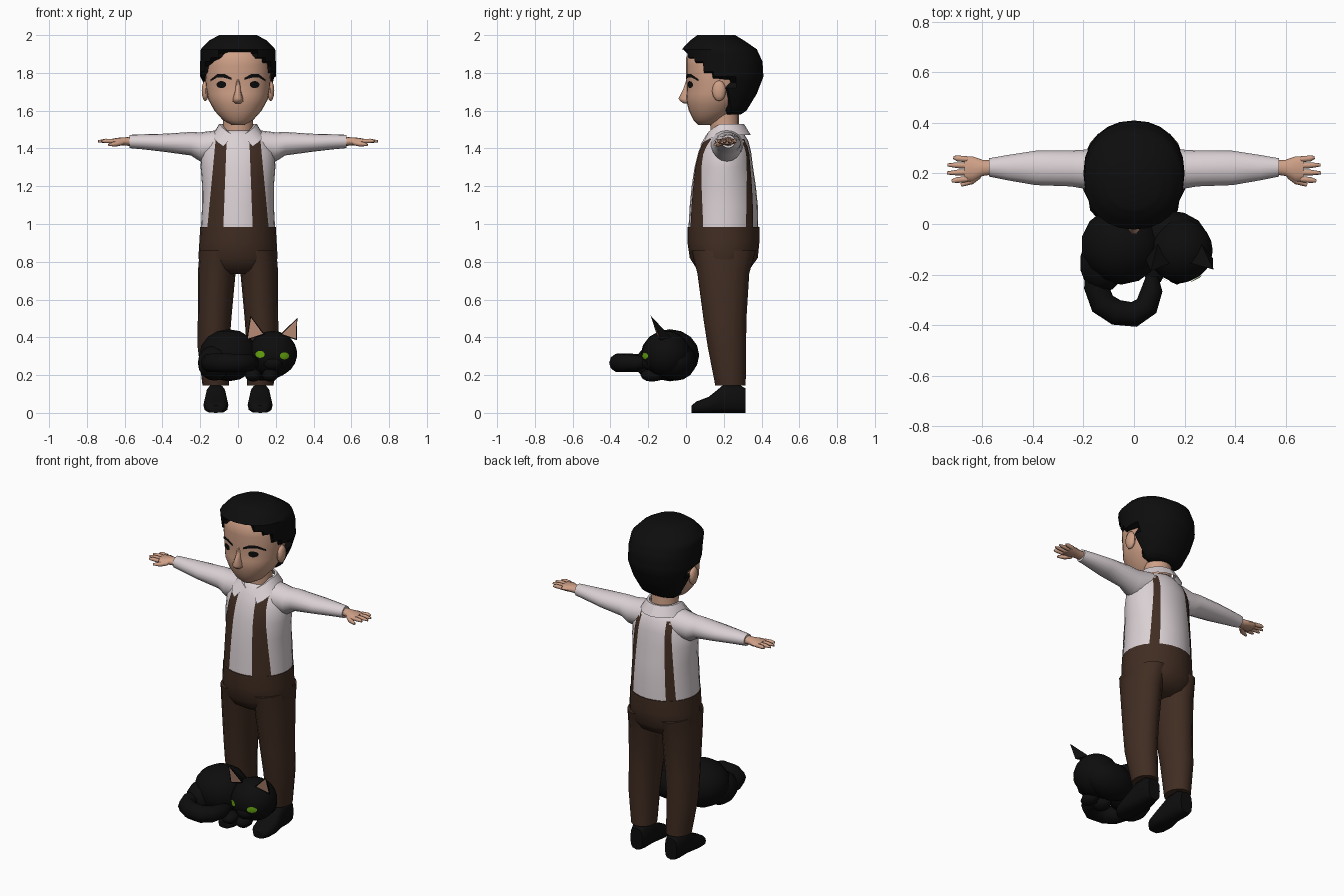
import bpy, bmesh, math
from mathutils import Vector as V
from mathutils.bvhtree import BVHTree

if "Cube" in bpy.data.objects:
    bpy.data.objects.remove(bpy.data.objects["Cube"])


def material(name, rgb):
    m = bpy.data.materials.new(name)
    m.diffuse_color = (*rgb, 1)
    m.use_nodes = True
    m.node_tree.nodes["Principled BSDF"].inputs["Base Color"].default_value = m.diffuse_color
    return m


SKIN = material("skin", (0.62, 0.35, 0.24))
SHIRT = material("shirt white", (0.70, 0.63, 0.65))
BROWN = material("trouser brown", (0.052, 0.026, 0.016))
BLACK = material("black", (0.004, 0.004, 0.004))
GREEN = material("cat eye green", (0.14, 0.40, 0.005))
PINK = material("ear pink", (0.75, 0.40, 0.28))


def finish(bm, name, mats, angle=50):
    me = bpy.data.meshes.new(name)
    bm.to_mesh(me)
    bm.free()
    ob = bpy.data.objects.new(name, me)
    bpy.context.collection.objects.link(ob)
    for m in mats:
        me.materials.append(m)
    bpy.ops.object.select_all(action='DESELECT')
    ob.select_set(True)
    bpy.context.view_layer.objects.active = ob
    if angle:
        bpy.ops.object.shade_smooth_by_angle(angle=math.radians(angle))
    return ob


def loft(name, rings, mat, n=16, p=2.0, sub=1, move=None, angle=50):
    """Skin a closed tube through rings of (centre, u vector, v vector)."""
    rings = [tuple(V(a) for a in r) for r in rings]
    full = []
    for a, b in zip(rings, rings[1:]):
        full += [tuple(q.lerp(w, k / sub) for q, w in zip(a, b)) for k in range(sub)]
    full.append(rings[-1])
    bm = bmesh.new()
    loops = []
    for c, u, v in full:
        loop = []
        for i in range(n):
            t = 2 * math.pi * i / n
            cu, sv = math.cos(t), math.sin(t)
            co = c + u * math.copysign(abs(cu) ** (2 / p), cu) + v * math.copysign(abs(sv) ** (2 / p), sv)
            loop.append(bm.verts.new(move(co) if move else co))
        loops.append(loop)
    for a, b in zip(loops, loops[1:]):
        for i in range(n):
            j = (i + 1) % n
            bm.faces.new((a[i], a[j], b[j], b[i]))
    bm.faces.new(loops[0])
    bm.faces.new(loops[-1])
    bmesh.ops.recalc_face_normals(bm, faces=bm.faces)
    return finish(bm, name, [mat], angle)


def upright(rows, cx=0):
    """Rings stacked in z from rows of (z, half width, front y, back y)."""
    return [((cx, (a + b) / 2, z), (w, 0, 0), (0, (b - a) / 2, 0)) for z, w, a, b in rows]


def along_path(pts, radii, flat=1.0):
    """Rings along a path lying roughly in the xy plane."""
    out = []
    for i, (q, r) in enumerate(zip(pts, radii)):
        d = V(pts[min(i + 1, len(pts) - 1)]) - V(pts[max(i - 1, 0)])
        side = V((-d.y, d.x, 0)).normalized()
        out.append((q, side * r, (0, 0, r * flat)))
    return out


def ball(name, c, r, mat, seg=14, rot=0):
    bm = bmesh.new()
    bmesh.ops.create_uvsphere(bm, u_segments=seg, v_segments=seg // 2 + 1, radius=1)
    for v in bm.verts:
        v.co = V(c) + V(a * b for a, b in zip(v.co, r))
    return finish(bm, name, [mat], 60)


def decal(name, target, rows, mat, side=-1, gap=0.004):
    """Thin sheet: a grid of (x, z) points projected on a part from front or back."""
    me = target.data
    tree = BVHTree.FromPolygons([v.co for v in me.vertices], [list(f.vertices) for f in me.polygons])
    bm = bmesh.new()
    grid = []
    for row in rows:
        line = []
        for x, z in row:
            hit = tree.ray_cast(V((x, 3 * side, z)), V((0, -side, 0)))[0]
            line.append(bm.verts.new((x, (hit.y if hit else 0.2) + side * gap, z)))
        grid.append(line)
    for a, b in zip(grid, grid[1:]):
        for i in range(len(a) - 1):
            bm.faces.new((a[i], a[i + 1], b[i + 1], b[i]))
    bm.normal_update()
    if sum(f.normal.y for f in bm.faces) * side < 0:
        bmesh.ops.reverse_faces(bm, faces=bm.faces)
    return finish(bm, name, [mat])


def oval(x, z, a, b):
    return [[(x + a * math.cos(t) * k / 2, z + b * math.sin(t)) for k in range(-2, 3)]
            for t in [math.radians(d) for d in range(-80, 81, 32)]]


# Head, neck and nose
head = loft("head", upright([
    (1.525, .035, .065, .15), (1.55, .08, .04, .2), (1.60, .125, .015, .26), (1.66, .158, 0, .31),
    (1.72, .17, .004, .33), (1.80, .176, 0, .34), (1.88, .17, 0, .34), (1.95, .13, .04, .3)]),
    SKIN, n=24, p=2.15, sub=2)
loft("neck", upright([(1.44, .085, .13, .29), (1.5, .078, .13, .28), (1.62, .08, .12, .28)]), SKIN)
loft("nose", upright([(1.637, .014, -.012, .04), (1.65, .028, -.032, .04), (1.665, .026, -.042, .04),
                      (1.71, .015, -.018, .04), (1.765, .012, .001, .04)]), SKIN, n=10)


# Hair: a full cap whose front vertices sink behind the face
def hairline(co):
    if co.y < .215 and co.z < 1.92 - 4 * co.x ** 2:
        return V((co.x * .72, .2 + (co.y - .2) * .72, co.z))
    return co


loft("hair", upright([
    (1.58, .10, .2, .29), (1.60, .125, .16, .32), (1.69, .17, .08, .375), (1.78, .2, 0, .41),
    (1.86, .2, -.01, .405), (1.925, .197, -.022, .375), (1.97, .155, .02, .31), (2.0, .10, .06, .26)]),
    BLACK, n=24, p=2.15, sub=3, move=hairline, angle=40)

# Shirt body and trouser seat
torso = loft("shirt_body", upright([
    (.965, .197, .012, .383), (1.1, .19, .02, .38), (1.2, .19, .03, .37), (1.3, .198, .045, .355),
    (1.38, .195, .065, .345), (1.44, .165, .09, .33), (1.48, .11, .115, .305), (1.495, .08, .13, .29)]),
    SHIRT, n=28)
loft("trouser_seat", upright([
    (.985, .2, .008, .388), (.9, .205, .008, .388), (.82, .21, .02, .38), (.765, .19, .055, .34),
    (.735, .11, .1, .28)]), BROWN, n=24)

for s, tag in ((1, "right"), (-1, "left")):
    # Face details
    ball(tag + "_ear", (s * .173, .175, 1.705), (.02, .037, .055), SKIN, 10)
    decal(tag + "_eye", head, oval(s * .088, 1.738, .026, .019), BLACK)
    brow = ((.035, 1.763, 1.775), (.07, 1.774, 1.793), (.11, 1.776, 1.793), (.145, 1.755, 1.766))
    decal(tag + "_eyebrow", head, [[(s * x, a), (s * x, b)] for x, a, b in brow], BLACK, gap=.006)

    # Sleeve
    loft(tag + "_sleeve", [((s * x, y, z), (0, a, 0), (0, 0, b)) for x, y, z, a, b in (
        (.1, .215, 1.42, .09, .078), (.2, .217, 1.408, .077, .077), (.25, .22, 1.425, .071, .062),
        (.39, .222, 1.43, .068, .048), (.5, .223, 1.435, .05, .04), (.575, .224, 1.437, .036, .035))], SHIRT)

    # Hand with four fingers and a thumb
    loft(tag + "_palm", [((s * x, y, 1.437), (0, a, 0), (0, 0, b)) for x, y, a, b in (
        (.56, .224, .028, .024), (.60, .222, .032, .022), (.64, .218, .05, .019), (.672, .218, .048, .013))],
        SKIN, n=12)
    for k, (y0, y1, tip) in enumerate(((.178, .17, .722), (.205, .202, .74), (.231, .234, .738), (.256, .264, .715))):
        loft(f"{tag}_finger_{k}", along_path([(s * .66, y0, 1.438), (s * .70, (y0 + y1) / 2, 1.44), (s * tip, y1, 1.438)],
                                             [.012, .0115, .006]), SKIN, n=8)
    loft(tag + "_thumb", along_path([(s * .615, .195, 1.432), (s * .645, .17, 1.424), (s * .685, .154, 1.42)],
                                    [.016, .014, .007]), SKIN, n=8)

    # Braces, front and back
    for side, low, top, label in ((-1, (.078, .163), (.06, .118), "front"), (1, (.112, .155), (.085, .118), "back")):
        rows = []
        for k in range(13):
            t = k / 12
            a, b = (lo + (hi - lo) * t for lo, hi in zip(low, top))
            rows.append([(s * (a + (b - a) * j / 3), .975 + .475 * t) for j in range(4)])
        decal(f"{tag}_{label}_brace", torso, rows, BROWN, side, .005)

    # Trouser leg and shoe
    loft(tag + "_leg", [((s * cx, (a + b) / 2, z), (w, 0, 0), (0, (b - a) / 2, 0)) for z, cx, w, a, b in (
        (.86, .105, .098, .03, .37), (.74, .113, .1, .06, .335), (.5, .124, .089, .092, .32),
        (.35, .13, .084, .115, .318), (.145, .118, .07, .155, .316))], BROWN)
    loft(tag + "_shoe", [((s * .117, y, h / 2), (w, 0, 0), (0, 0, h / 2)) for y, w, h in (
        (.03, .035, .04), (.055, .057, .06), (.12, .066, .085), (.17, .058, .125), (.2, .053, .15),
        (.28, .053, .15), (.315, .04, .13))], BLACK, n=12, p=3)

    # Collar wing wrapping half of the neck, pointed at the front
    bm = bmesh.new()
    grid = []
    for k in range(9):
        t = math.radians(14 + 166 * k / 8)
        dip = max(0, 1 - k / 3)
        x, y = s * math.sin(t), -math.cos(t)
        grid.append([bm.verts.new((x * .086, .205 + y * .09, 1.53 - .065 * dip)),
                     bm.verts.new((x * .10, .205 + y * .102, 1.53 - .06 * dip)),
                     bm.verts.new((x * .135 + s * .045 * dip, .205 + y * .138, 1.472 - .062 * dip))])
    for a, b in zip(grid, grid[1:]):
        for i in range(2):
            bm.faces.new((a[i], a[i + 1], b[i + 1], b[i]))
    bmesh.ops.recalc_face_normals(bm, faces=bm.faces)
    if sum(f.normal.z for f in bm.faces) < 0:
        bmesh.ops.reverse_faces(bm, faces=bm.faces)
    finish(bm, tag + "_collar", [SHIRT], 40)

# Cat body parts
ball("cat_body", (-.05, -.085, .305), (.16, .155, .138), BLACK)
ball("cat_haunch", (-.125, -.155, .265), (.09, .115, .095), BLACK)
ball("cat_chest", (.13, -.055, .275), (.16, .11, .105), BLACK)
cat_head = ball("cat_head", (.183, -.105, .312), (.13, .128, .122), BLACK, 20)
ball("cat_muzzle", (.185, -.195, .265), (.055, .04, .04), BLACK, 10)
for x in (.08, .17):
    ball("cat_paw", (x, -.18, .2), (.045, .06, .035), BLACK, 10)

# Cat tail curling round the front
loft("cat_tail", along_path(
    [(-.14, -.17, .265), (-.148, -.25, .265), (-.125, -.315, .265), (-.07, -.35, .265), (0, -.358, .265),
     (.05, -.325, .265), (.071, -.26, .265), (.072, -.205, .265)],
    [.05, .05, .051, .051, .05, .047, .042, .024]), BLACK, n=10)

# Cat eyes and ears with a pink inner face
for x, z in ((.117, .31), (.246, .302)):
    decal("cat_eye", cat_head, oval(x, z, .025, .019), GREEN, gap=.006)
for l, r, tip in ((.045, .142, (.066, -.187, .515)), (.222, .312, (.314, -.18, .502))):
    bm = bmesh.new()
    a, b, c, d = [bm.verts.new(q) for q in ((l, -.135, .385), (r, -.155, .415) if r < .2 else (r, -.135, .385),
                                            ((l + r) / 2, -.08, .40), tip)]
    if r > .2:
        a.co = (l, -.155, .415)
    front = bm.faces.new((a, b, d))
    for f in ((b, c, d), (c, a, d), (b, a, c)):
        bm.faces.new(f)
    bmesh.ops.recalc_face_normals(bm, faces=bm.faces)
    bmesh.ops.inset_individual(bm, faces=[front], thickness=.011)
    front.material_index = 1
    finish(bm, "cat_ear", [BLACK, PINK], 0)
